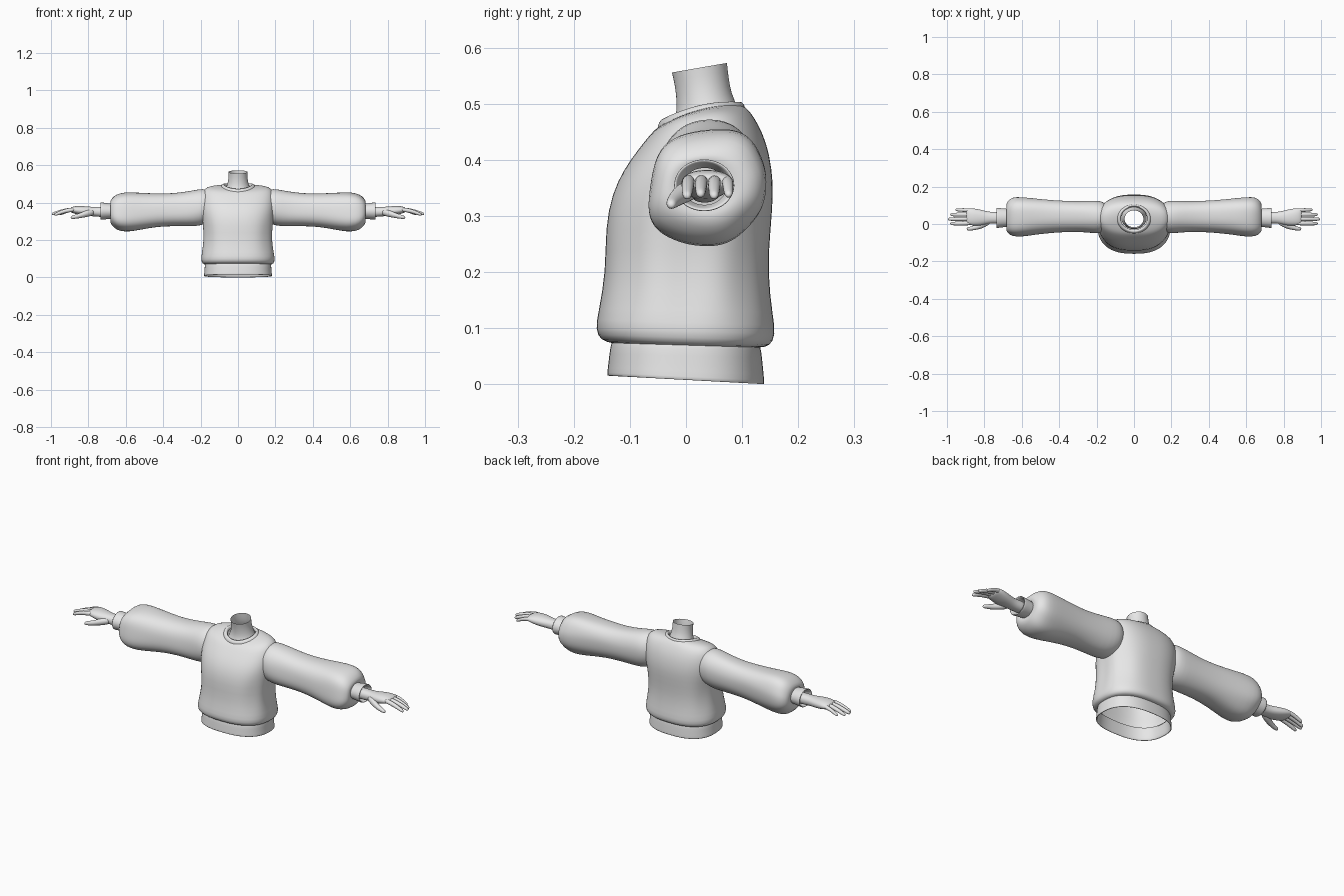
import bpy, bmesh, math

grey = bpy.data.materials.new("light_grey")
grey.diffuse_color = (0.8, 0.8, 0.8, 1)


def sgn_pow(v, p):
    return math.copysign(abs(v) ** p, v)


def super_ring(n, segs):
    """Unit superellipse points with their angle."""
    for i in range(segs):
        a = 2 * math.pi * i / segs
        yield sgn_pow(math.cos(a), 2 / n), sgn_pow(math.sin(a), 2 / n), a


def loft(name, rings, cap_start=False, cap_end=False, mirror=False, subdiv=1):
    """Skin a list of point rings into a smooth object."""
    bm = bmesh.new()
    vs = [[bm.verts.new(p) for p in r] for r in rings]
    k = len(vs[0])
    for a, b in zip(vs, vs[1:]):
        for i in range(k):
            bm.faces.new((a[i], a[(i + 1) % k], b[(i + 1) % k], b[i]))
    if cap_start:
        bm.faces.new(vs[0])
    if cap_end:
        bm.faces.new(vs[-1])
    bmesh.ops.recalc_face_normals(bm, faces=bm.faces)
    for f in bm.faces:
        f.smooth = True
    me = bpy.data.meshes.new(name)
    bm.to_mesh(me)
    bm.free()
    me.materials.append(grey)
    ob = bpy.data.objects.new(name, me)
    bpy.context.collection.objects.link(ob)
    if mirror:
        ob.modifiers.new("mirror", 'MIRROR').use_clip = False
    if subdiv:
        ob.modifiers.new("smooth", 'SUBSURF').levels = subdiv
        ob.modifiers["smooth"].render_levels = subdiv
    return ob


def level_ring(zf, zb, hw, yf, yb, lift=0, n=2.0, fold=0, segs=64):
    """Horizontal ring: front/back height, half width, front/back depth, side lift."""
    pts = []
    for c, s, a in super_ring(n, segs):
        yc, hd = (yf + yb) / 2, (yb - yf) / 2
        w = 1 + fold * math.sin(7 * abs(a - math.pi) + 0.6) * c * c
        z = zf + (zb - zf) * (s + 1) / 2 + lift * c * c
        pts.append((hw * c * w, yc + hd * s * w, z))
    return pts


def arm_ring(x, zt, zb, yf, yb, n=2.0, skew=0, fold=0, segs=40):
    """Ring across the arm: top/bottom height, front/back depth."""
    pts = []
    zc, hz, yc, hy = (zt + zb) / 2, (zt - zb) / 2, (yf + yb) / 2, (yb - yf) / 2
    for c, s, a in super_ring(n, segs):
        w = 1 + fold * math.cos(5 * a + 0.5)
        pts.append((x, yc + hy * c * w + skew * hz * s, zc + hz * s * w))
    return pts


# Sweater body, blousing over the hem and closing in to the collar
body = [
    (.074, .066, .176, -.132, .132, 0, 2.5, 0),
    (.078, .068, .190, -.152, .150, 0, 2.5, 0),
    (.098, .088, .198, -.162, .160, 0, 2.5, 0),
    (.130, .122, .193, -.156, .155, 0, 2.5, .010),
    (.200, .200, .180, -.143, .145, 0, 2.5, .018),
    (.280, .280, .185, -.144, .151, 0, 2.5, .015),
    (.340, .340, .194, -.132, .156, 0, 2.5, 0),
    (.385, .385, .197, -.110, .153, .005, 2.5, 0),
    (.420, .430, .195, -.084, .144, .012, 2.4, 0),
    (.445, .465, .182, -.064, .128, .020, 2.3, 0),
    (.455, .485, .150, -.054, .115, .017, 2.1, 0),
    (.460, .495, .105, -.048, .105, .013, 2.0, 0),
    (.464, .498, .082, -.040, .097, .010, 2.0, 0),
]
loft("sweater_body", [level_ring(*r) for r in body])

# Hem band, with a thin turned-in lower edge
hem = [
    (.080, .072, .174, -.130, .130),
    (.070, .064, .178, -.135, .134),
    (.040, .032, .179, -.138, .137),
    (.018, .003, .182, -.141, .140),
    (.015, .000, .181, -.140, .139),
    (.016, .001, .175, -.135, .134),
    (.040, .032, .173, -.132, .131),
    (.074, .066, .170, -.128, .128),
]
loft("hem_band", [level_ring(*r, n=2.5) for r in hem])

# Collar band and the stitched seam around it
collar = [
    (.456, .490, .092, -.050, .104),
    (.463, .497, .091, -.050, .105),
    (.472, .503, .083, -.045, .100),
    (.475, .504, .077, -.039, .096),
    (.472, .500, .072, -.033, .092),
    (.460, .490, .070, -.030, .090),
]
loft("collar_band", [level_ring(*r, lift=.010) for r in collar])

# Neck stump, open at the top
neck = [
    (.452, .485, .068, -.028, .093),
    (.475, .502, .060, -.018, .089),
    (.500, .518, .054, -.016, .081),
    (.530, .545, .050, -.019, .076),
    (.556, .573, .051, -.025, .073),
]
loft("neck", [level_ring(*r) for r in neck])

# Balloon sleeves
sleeve = [
    (.140, .455, .310, -.020, .100, 2.0, 0, 0),
    (.170, .474, .288, -.050, .122, 2.1, .05, 0),
    (.210, .472, .275, -.050, .125, 2.2, .05, 0),
    (.270, .460, .274, -.043, .122, 2.3, .08, .010),
    (.350, .450, .275, -.042, .122, 2.3, .08, .010),
    (.430, .449, .272, -.046, .126, 2.4, .08, 0),
    (.520, .453, .256, -.055, .134, 2.4, .10, .010),
    (.580, .457, .246, -.065, .140, 2.4, .10, .020),
    (.630, .453, .248, -.068, .143, 2.4, .10, .025),
    (.664, .437, .266, -.060, .135, 2.3, .10, .030),
    (.686, .408, .296, -.038, .108, 2.1, .05, .020),
    (.680, .396, .314, -.016, .082, 2.0, 0, 0),
]
loft("sleeves", [arm_ring(*r) for r in sleeve], mirror=True)

# Cuffs
cuff = [
    (.665, .393, .315, -.014, .080),
    (.690, .396, .313, -.016, .082),
    (.732, .402, .308, -.022, .087),
    (.736, .401, .309, -.021, .086),
    (.736, .396, .314, -.016, .081),
    (.700, .386, .320, -.006, .072),
]
loft("cuffs", [arm_ring(*r) for r in cuff], mirror=True)

# Wrists and palms
palm = [
    (.690, .380, .322, .000, .066),
    (.740, .378, .324, .003, .064),
    (.775, .377, .327, .002, .065),
    (.805, .380, .329, -.006, .073),
    (.840, .383, .332, -.010, .081),
    (.870, .382, .340, -.007, .085),
    (.890, .377, .346, -.003, .083),
    (.898, .370, .352, .005, .076),
]
loft("hands", [arm_ring(*r, n=2.2, segs=24) for r in palm],
     cap_start=True, cap_end=True, mirror=True)


def finger(name, pts):
    """Tapered digit through (x, y, z, radius) points with a rounded tip."""
    x, y, z, r = pts[-1]
    pts = pts + [(x + r * .6, y, z - r * .15, r * .75), (x + r * .95, y, z - r * .25, r * .3)]
    loft(name, [arm_ring(px, pz + pr, pz - pr, py - pr, py + pr, segs=12)
                for px, py, pz, pr in pts], cap_start=True, cap_end=True, mirror=True)


# Four drooping fingers, index at the front
for label, y0, y1, tip, drop in (("index", .005, .002, .980, .026),
                                 ("middle", .028, .026, .992, .023),
                                 ("ring", .051, .050, .980, .026),
                                 ("little", .073, .076, .952, .024)):
    x0, length = .868, tip - .868
    r = .0105 if label == "little" else .012
    finger(label + "_fingers", [
        (x0, y0, .364, r),
        (x0 + length * .35, y0 + (y1 - y0) * .4, .364 - drop * .15, r),
        (x0 + length * .65, y0 + (y1 - y0) * .7, .364 - drop * .5, r * .92),
        (x0 + length * .95, y1, .364 - drop, r * .75)])

# Thumbs, angled forward and down
finger("thumbs", [(.765, .016, .350, .014), (.795, .003, .345, .020),
                  (.825, -.011, .337, .017), (.855, -.021, .328, .013),
                  (.885, -.026, .322, .010)])
